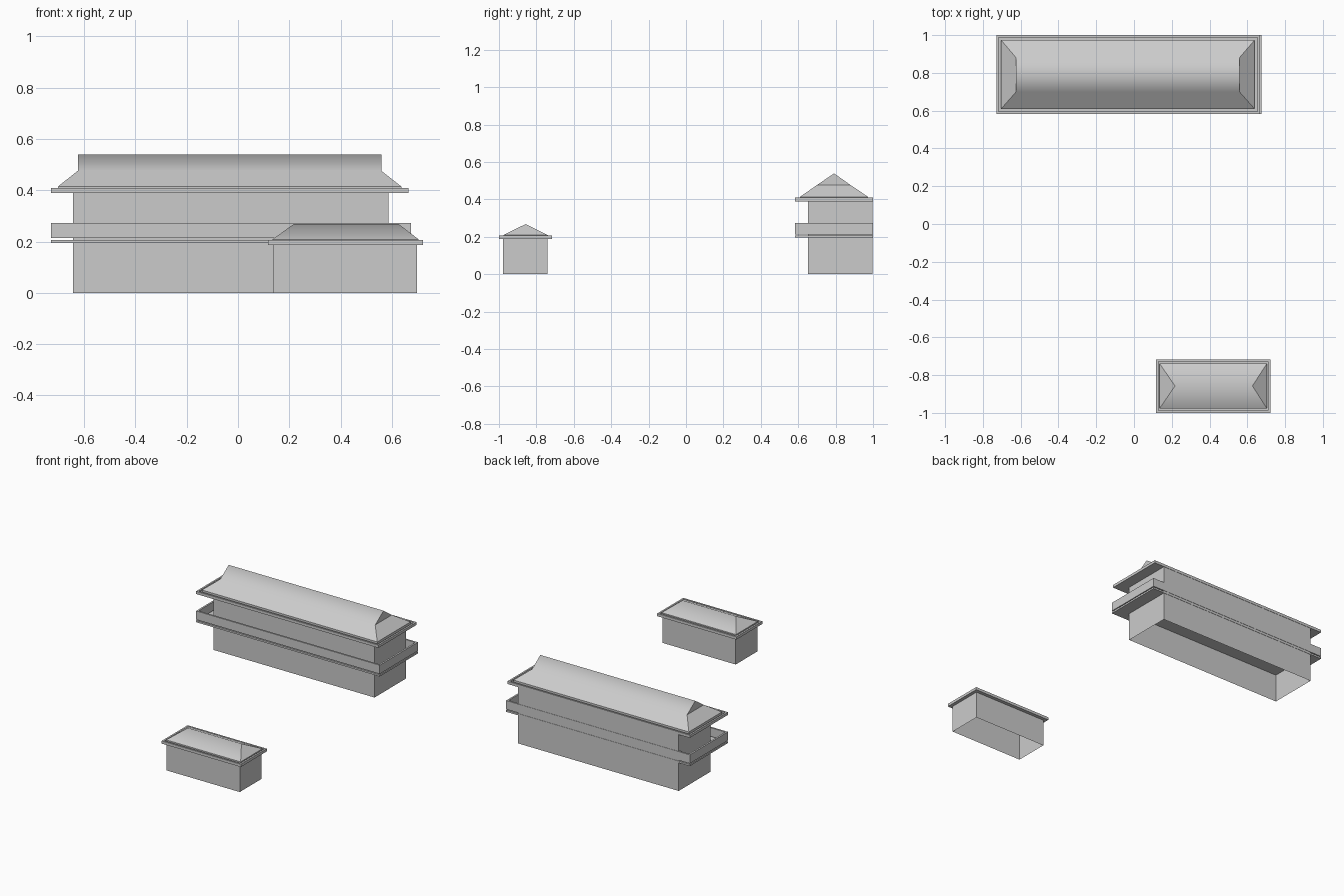
import bpy, bmesh

if "Cube" in bpy.data.objects:
    bpy.data.objects.remove(bpy.data.objects["Cube"])


def make(name, verts, faces, smooth=()):
    """Mesh from points; faces listed in smooth share soft shading along the ridge."""
    me = bpy.data.meshes.new(name)
    bm = bmesh.new()
    vs = [bm.verts.new(v) for v in verts]
    fs = [bm.faces.new([vs[i] for i in f]) for f in faces]
    soft = {fs[i] for i in smooth}
    for f in soft:
        f.smooth = True
    for e in bm.edges:
        e.smooth = all(f in soft for f in e.link_faces)
    bmesh.ops.recalc_face_normals(bm, faces=bm.faces[:])
    bm.to_mesh(me)
    bm.free()
    ob = bpy.data.objects.new(name, me)
    bpy.context.collection.objects.link(ob)
    return ob


def loop(x0, x1, y0, y1, z, inset=0.0):
    x0, x1, y0, y1 = x0 + inset, x1 - inset, y0 + inset, y1 - inset
    return [(x0, y0, z), (x1, y0, z), (x1, y1, z), (x0, y1, z)]


def rings(name, loops, cap_start=False, cap_end=False, closed=False):
    """Skin a stack of rectangular loops."""
    n = len(loops)
    faces = []
    for k in range(n if closed else n - 1):
        a, b = 4 * k, 4 * ((k + 1) % n)
        for i in range(4):
            j = (i + 1) % 4
            faces.append((a + i, a + j, b + j, b + i))
    if cap_start:
        faces.append((0, 1, 2, 3))
    if cap_end:
        faces.append(tuple(range(4 * n - 4, 4 * n)))
    return make(name, [p for l in loops for p in l], faces)


def walls(name, r, z0, z1):
    return rings(name, [loop(*r, z0), loop(*r, z1)])


def slab(name, r, z0, z1):
    return rings(name, [loop(*r, z0), loop(*r, z1)], True, True)


def parapet(name, r, z0, z1, t):
    return rings(name, [loop(*r, z0), loop(*r, z1), loop(*r, z1, t), loop(*r, z0, t)], closed=True)


def eaves(name, r, z0, z1, t):
    """Slab with a raised rim and a shallow gutter inside it."""
    return rings(name, [loop(*r, z0), loop(*r, z1), loop(*r, z1, t), loop(*r, z0 + 0.007, t)], True, True)


def roof(name, r, z_foot, z_base, z_ridge, rx0, rx1, gablet=None):
    """Hipped roof; gablet=(y0, y1, z) adds small upright gables at the ridge ends."""
    yc = (r[2] + r[3]) / 2
    v = loop(*r, z_foot) + loop(*r, z_base) + [(rx0, yc, z_ridge), (rx1, yc, z_ridge)]
    f = [(i, (i + 1) % 4, 4 + (i + 1) % 4, 4 + i) for i in range(4)]
    if gablet:
        a, b, z = gablet
        v += loop(rx0, rx1, a, b, z)
        f += [(4, 5, 11, 9, 8, 10), (6, 7, 13, 8, 9, 12),
              (5, 6, 12, 11), (7, 4, 10, 13), (11, 12, 9), (13, 10, 8)]
    else:
        f += [(4, 5, 9, 8), (6, 7, 8, 9), (5, 6, 9), (7, 4, 8)]
    return make(name, v, f, smooth=(4, 5))


# Large two-storey building
body = (-0.643, 0.587, 0.652, 0.998)
deck = (-0.729, 0.675, 0.583, 1.0)
walls("main_lower_walls", body, 0, 0.195)
slab("balcony_floor", deck, 0.195, 0.207)
parapet("balcony_parapet", deck, 0.213, 0.273, 0.012)
walls("main_upper_walls", body, 0.207, 0.39)
eaves("main_eaves", (-0.729, 0.665, 0.583, 1.0), 0.39, 0.409, 0.012)
roof("main_roof", (-0.703, 0.638, 0.610, 0.973), 0.397, 0.414, 0.539,
     -0.625, 0.559, (0.699, 0.881, 0.476))

# Small outbuilding
walls("small_walls", (0.139, 0.699, -0.979, -0.741), 0, 0.187)
eaves("small_eaves", (0.117, 0.722, -1.0, -0.717), 0.187, 0.206, 0.012)
roof("small_roof", (0.135, 0.704, -0.977, -0.738), 0.194, 0.209, 0.268, 0.217, 0.627)
